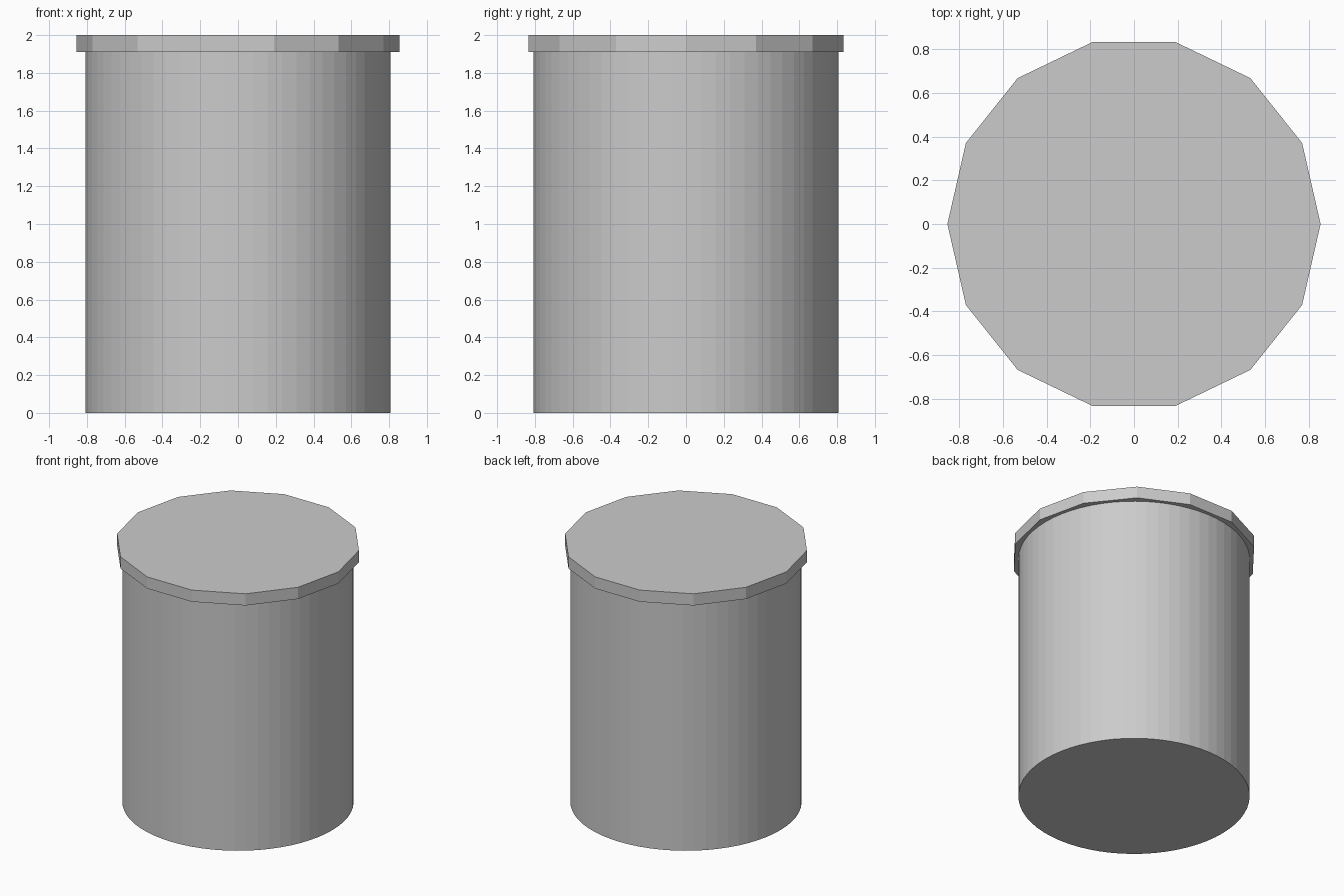
import bpy
import math

if "Cube" in bpy.data.objects:
    bpy.data.objects.remove(bpy.data.objects["Cube"])


def drum(name, sides, radius, z0, z1):
    """Flat-shaded closed prism with a corner on the +x axis."""
    bpy.ops.mesh.primitive_cylinder_add(
        vertices=sides, radius=radius, depth=z1 - z0,
        location=(0, 0, (z0 + z1) / 2), rotation=(0, 0, math.pi / 2))
    obj = bpy.context.object
    obj.name = name
    bpy.ops.object.transform_apply(location=True, rotation=True, scale=True)
    return obj


# Round container body
drum("body", 64, 0.807, 0.0, 1.91)

# Fourteen-sided overhanging lid
drum("lid", 14, 0.855, 1.91, 2.0)
